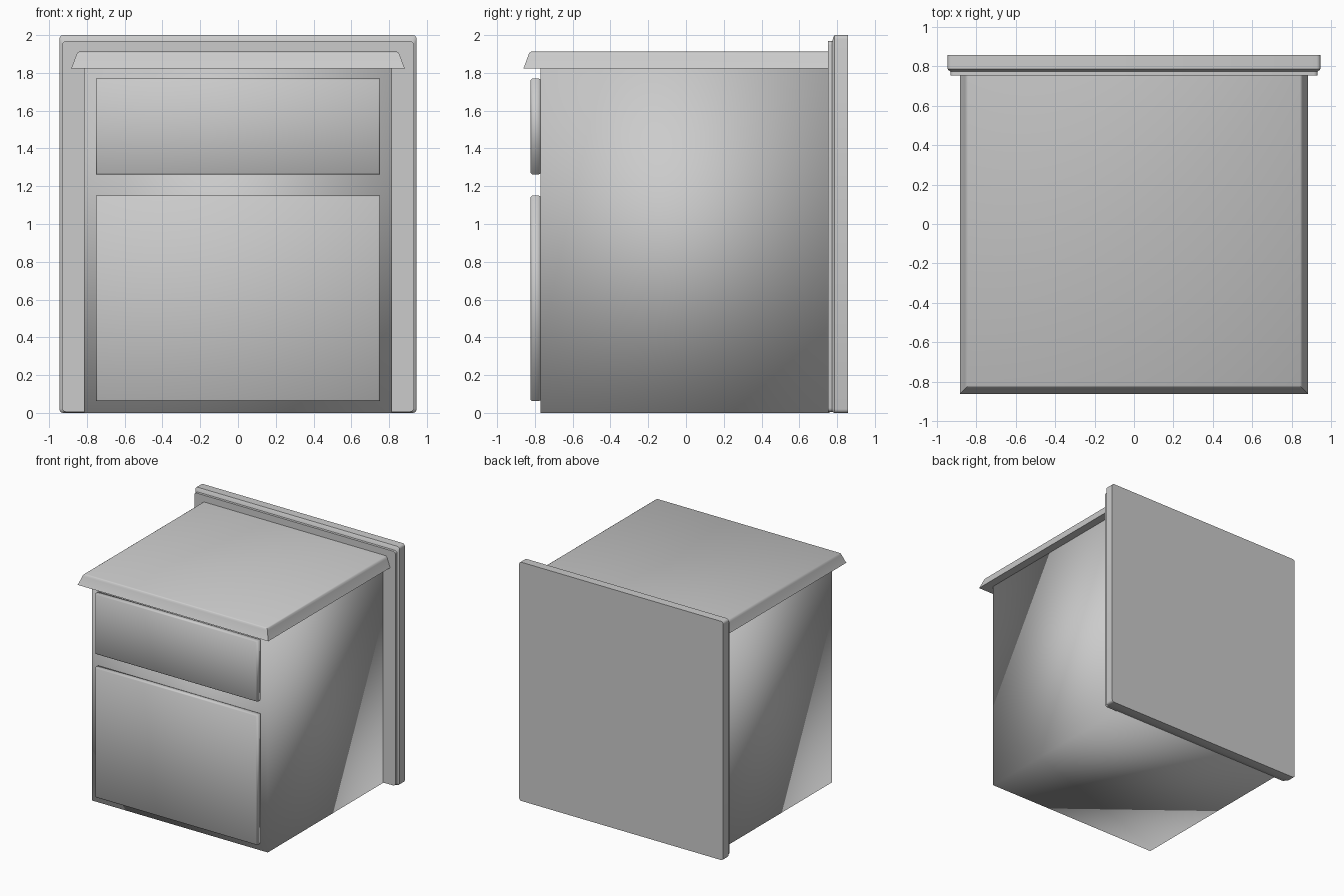
import bpy, bmesh, math

default_cube = bpy.data.objects.get("Cube")
if default_cube:
    bpy.data.objects.remove(default_cube, do_unlink=True)

GREY = (0.6, 0.6, 0.6, 1.0)
paint = bpy.data.materials.new("light grey paint")
paint.use_nodes = True
paint.diffuse_color = GREY
paint.node_tree.nodes["Principled BSDF"].inputs["Base Color"].default_value = GREY


def finish(name, bm):
    """Turn a bmesh into a painted, smooth shaded object."""
    bmesh.ops.recalc_face_normals(bm, faces=bm.faces)
    for face in bm.faces:
        face.smooth = True
    mesh = bpy.data.meshes.new(name)
    bm.to_mesh(mesh)
    bm.free()
    mesh.materials.append(paint)
    obj = bpy.data.objects.new(name, mesh)
    bpy.context.collection.objects.link(obj)
    return obj


def loft(name, rings):
    """Skin a stack of matching rings and cap both ends."""
    bm = bmesh.new()
    loops = [[bm.verts.new(p) for p in ring] for ring in rings]
    for a, b in zip(loops, loops[1:]):
        for i in range(len(a)):
            j = (i + 1) % len(a)
            bm.faces.new((a[i], a[j], b[j], b[i]))
    bm.faces.new(loops[0])
    bm.faces.new(loops[-1])
    return finish(name, bm)


def rectangle(x, y0, y1, z):
    return [(-x, y0, z), (x, y0, z), (x, y1, z), (-x, y1, z)]


def rounded_upright(x, z0, z1, y, r, steps=3):
    """Rounded rectangle standing in the xz plane."""
    ring = []
    corners = [(x - r, z1 - r), (r - x, z1 - r), (r - x, z0 + r), (x - r, z0 + r)]
    for quarter, (cx, cz) in enumerate(corners):
        for s in range(steps + 1):
            a = math.pi / 2 * (quarter + s / steps)
            ring.append((cx + r * math.cos(a), y, cz + r * math.sin(a)))
    return ring


def sharpen(obj, angle):
    bpy.ops.object.select_all(action="DESELECT")
    obj.select_set(True)
    bpy.context.view_layer.objects.active = obj
    bpy.ops.object.shade_smooth_by_angle(angle=math.radians(angle))


# Cabinet body, softly shaded across its corners
loft("cabinet_body", [rectangle(0.815, -0.77, 0.76, z) for z in (0, 1.825)])

# Worktop with sloping front and side edges, square against the back panel
top_profile = [(0, 1.823), (0.005, 1.832), (0.027, 1.893), (0.032, 1.905), (0.042, 1.912)]
worktop = loft("worktop", [rectangle(0.884 - i, -0.862 + i, 0.76, z) for i, z in top_profile])
sharpen(worktop, 35)

# Back panel with a stepped front lip
lip = [(0.753, 0.014, 0.032), (0.774, 0.014, 0.032), (0.78, 0.005, 0.012),
       (0.787, 0, 0), (0.858, 0, 0)]
panel = loft("back_panel", [rounded_upright(0.946 - dx, dx * 0.4, 2 - dz, y, 0.02)
                            for y, dx, dz in lip])
sharpen(panel, 35)

# Drawer front and door front: thin plates with eased edges
for name, z0, z1 in (("drawer_front", 1.263, 1.77), ("door_front", 0.062, 1.151)):
    plate = [(-0.768, 0.006), (-0.78, 0), (-0.815, 0), (-0.822, 0.007)]
    loft(name, [[(sx * (0.751 - i), y, z) for sx, z in
                 ((-1, z0 + i), (1, z0 + i), (1, z1 - i), (-1, z1 - i))]
                for y, i in plate])
